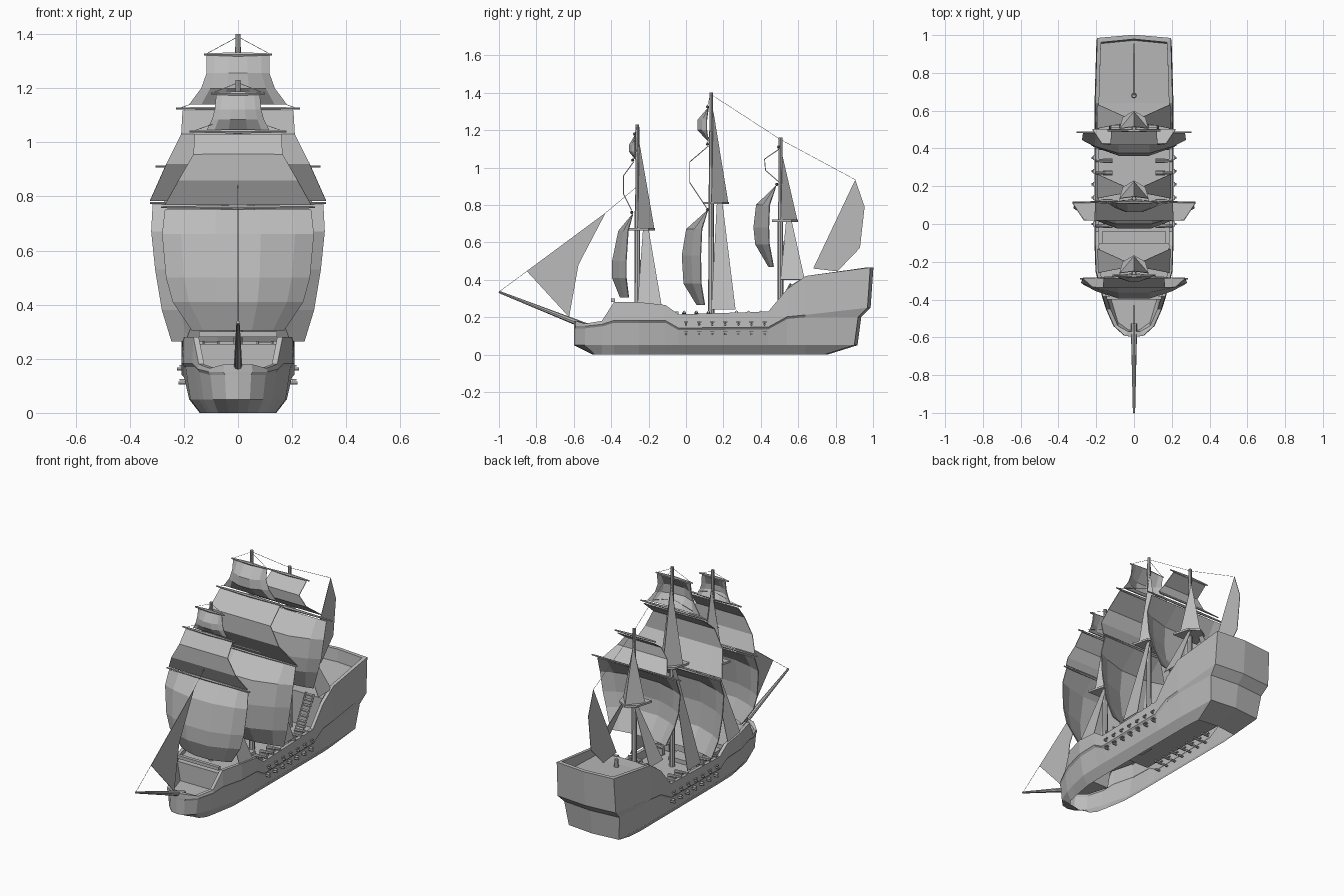
import bpy, bmesh, math
from mathutils import Vector

if "Cube" in bpy.data.objects:
    bpy.data.objects.remove(bpy.data.objects["Cube"])

grey = bpy.data.materials.new("plain grey")
grey.use_nodes = True
grey.diffuse_color = (0.5, 0.5, 0.5, 1)
grey.node_tree.nodes["Principled BSDF"].inputs["Base Color"].default_value = (0.5, 0.5, 0.5, 1)


def make(name, verts, faces, mirror=False, thick=0):
    mesh = bpy.data.meshes.new(name)
    mesh.from_pydata([tuple(v) for v in verts], [], faces)
    mesh.materials.append(grey)
    ob = bpy.data.objects.new(name, mesh)
    bpy.context.collection.objects.link(ob)
    bm = bmesh.new()
    bm.from_mesh(mesh)
    bmesh.ops.remove_doubles(bm, verts=bm.verts, dist=0.0001)
    bmesh.ops.recalc_face_normals(bm, faces=bm.faces)
    bm.to_mesh(mesh)
    bm.free()
    if mirror:
        ob.modifiers.new("mirror", 'MIRROR').use_clip = True
    if thick:
        mod = ob.modifiers.new("thickness", 'SOLIDIFY')
        mod.thickness, mod.offset = thick, 0
    return ob


def grid(name, rows, **kw):
    n = len(rows[0])
    faces = [(i * n + j, i * n + j + 1, (i + 1) * n + j + 1, (i + 1) * n + j)
             for i in range(len(rows) - 1) for j in range(n - 1)]
    return make(name, [p for r in rows for p in r], faces, **kw)


def spar(name, a, b, r1, r2, sides=8):
    a, b = Vector(a), Vector(b)
    turn = (b - a).to_track_quat('Z', 'Y')
    verts = []
    for c, r in ((a, r1), (b, r2)):
        for k in range(sides):
            t = math.tau * k / sides
            verts.append(c + turn @ Vector((r * math.cos(t), r * math.sin(t), 0)))
    faces = [(k, (k + 1) % sides, sides + (k + 1) % sides, sides + k) for k in range(sides)]
    faces += [tuple(range(sides)), tuple(range(sides, 2 * sides))]
    return make(name, verts, faces)


def box(name, c, s):
    v = [(c[0] + i * s[0] / 2, c[1] + j * s[1] / 2, c[2] + k * s[2] / 2)
         for i in (-1, 1) for j in (-1, 1) for k in (-1, 1)]
    return make(name, v, [(0, 1, 3, 2), (4, 6, 7, 5), (0, 4, 5, 1),
                          (2, 3, 7, 6), (0, 2, 6, 4), (1, 5, 7, 3)])


# Hull: stations bow to stern; each has rail (y, z), half width, wale z, deck (y, z)
stations = [
    (-.59, .18, .05, .14, -.56, .14), (-.54, .165, .105, .14, -.52, .14),
    (-.45, .18, .145, .15, -.385, .14), (-.385, .28, .165, .17, -.385, .255),
    (-.25, .28, .2, .17, -.25, .255), (-.11, .265, .205, .17, -.1, .255),
    (-.04, .215, .205, .13, -.1, .17), (.44, .23, .205, .135, .56, .17),
    (.54, .35, .205, .19, .56, .37), (.64, .42, .205, .2, .64, .37),
    (.985, .465, .195, .2, .955, .39)]
rows = []
for i, (y, z, w, wale, dy, dz) in enumerate(stations):
    last = i == len(stations) - 1
    yb = max(-.49 + .1 * (y + .59), y) if i < 3 else y
    ys = (.74, .9, .92, .97) if last else (yb, y, y, y)
    inner = max(w - .02, .03)
    r = [(w * .69, ys[0], 0), (w * .88, ys[1], .05), (w * .97, ys[2], wale),
         (w + .004, ys[3], wale + (.05 if last else .012)), (w, y, z),
         (inner, .962 if last else max(y, -.57), z), (inner, dy, dz), (0, dy, dz)]
    if i == 0:
        rows.append([(0, p[1] - (.01 if k < 5 else 0), p[2]) for k, p in enumerate(r)])
    rows.append(r)
    if last:
        rows.append([(0, p[1] + .017, p[2]) for p in r])
grid("hull", rows, mirror=True)

# Deck fittings
box("forecastle_bulkhead_trim", (0, -.39, .29), (.29, .02, .02))
box("waist_step", (0, -.07, .2), (.34, .06, .06))
box("main_hatch", (0, .04, .18), (.12, .09, .03))
spar("capstan", (0, .68, .37), (0, .68, .42), .014, .011)
for s in (-1, 1):
    for k in range(8):
        t = k / 7
        box("stair_tread", (s * .1, .46 + .1 * t, .18 + .19 * t), (.05, .018, .008))
    for dx in (-.027, .027):
        spar("stair_rail", (s * .1 + dx, .45, .18), (s * .1 + dx, .56, .38), .005, .005, 4)
    # Guns: two rows through the side and one row on deck
    for k in range(7):
        for x, z in ((.225, .162), (.22, .11)):
            y = 0 + .07 * k
            spar("side_gun", (s * .16, y, z), (s * x, y, z), .007, .006, 6)
            box("gun_port_lid", (s * .207, y, z + .012), (.018, .024, .005))
    for y in (-.01, .055, .12, .27, .335, .4):
        spar("deck_gun", (s * .115, y, .22), (s * .205, y, .228), .011, .007)
        box("gun_carriage", (s * .14, y, .195), (.05, .024, .04))

# Bowsprit
spar("bowsprit", (0, -.53, .15), (0, -1, .335), .017, .006)


def sail(name, y0, profile, bulge):
    # profile holds (z, half width, forward offset at the centre)
    rows = []
    for z, w, f in profile:
        rows.append([(u * w, y0 - f * (1 - bulge * abs(u) ** 2), z)
                     for u in (-1, -.75, -.3, .3, .75, 1)])
    grid(name, rows, thick=.005)


def yard(y, z, w):
    for s in (-1, 1):
        spar("yard", (0, y, z), (s * w, y, z), .009, .004, 6)


def mast(name, y, base, platform, top, foot):
    spar(name + "_lower", (0, y, base), (0, y, platform + .1), .017, .014)
    spar(name + "_upper", (0, y, platform), (0, y, top), .012, .01)
    # Top platform
    make(name + "_platform", [(-.09, y - .045, platform), (.09, y - .045, platform),
         (.06, y + .06, platform), (0, y + .095, platform), (-.06, y + .06, platform)],
         [(0, 1, 2, 3, 4)], thick=.012)
    # Upper shrouds meet in a ridge behind the mast
    apex = (0, y + .01, top - .1)
    make(name + "_upper_shrouds", [apex, (-.075, y, platform), (0, y + .09, platform),
         (.075, y, platform)], [(0, 1, 2), (0, 2, 3)], thick=.003)
    # Lower shrouds spread to the rails
    for s in (-1, 1):
        make(name + "_lower_shroud", [(s * .04, y + .03, platform), (s * .04, y + .06, platform),
             (s * .195, y + .13, foot), (s * .195, y, foot)], [(0, 1, 2, 3)], thick=.003)


mast("foremast", -.26, .2, .67, 1.23, .26)
mast("mainmast", .135, .16, .81, 1.4, .24)
mast("mizzenmast", .505, .16, .715, 1.16, .4)

# Square sails
sail("fore_course", -.285, [(.75, .27, 0), (.66, .28, .08), (.5, .265, .115),
                            (.41, .24, .115), (.305, .17, .07)], .7)
sail("fore_topsail", -.28, [(1.03, .16, 0), (.955, .165, .055), (.86, .22, .055),
                            (.77, .27, .01)], 0)
sail("fore_topgallant", -.27, [(1.175, .08, 0), (1.12, .085, .035), (1.085, .095, .035),
                               (1.045, .115, 0)], .9)
sail("main_course", .115, [(.77, .315, 0), (.67, .32, .12), (.53, .305, .145),
                           (.38, .28, .135), (.265, .245, .06)], .75)
sail("main_topsail", .12, [(1.115, .205, 0), (1.03, .21, .1), (.92, .265, .1),
                           (.785, .325, .01)], 0)
sail("main_topgallant", .12, [(1.32, .115, 0), (1.255, .115, .06), (1.2, .135, .06),
                              (1.14, .18, 0)], .85)
sail("mizzen_course", .48, [(.9, .27, 0), (.8, .275, .11), (.68, .26, .125),
                            (.59, .235, .115), (.47, .19, .04)], .7)
sail("mizzen_topsail", .5, [(1.1, .12, 0), (1.045, .125, .08), (.985, .17, .075),
                            (.92, .22, 0)], 0)
for y, z, w in ((-.29, .76, .285), (-.285, 1.04, .18), (-.275, 1.18, .1),
                (.115, .775, .325), (.115, 1.125, .23), (.115, 1.325, .125),
                (.485, .91, .305), (.495, 1.11, .14)):
    yard(y, z, w)

# Fore-and-aft sails
for name, pts in (("jib", [(-.43, .757), (-.85, .445), (-.625, .2), (-.575, .48)]),
                  ("spanker", [(.905, .935), (.955, .79), (.93, .57), (.81, .445), (.68, .46)])):
    make(name, [(0, y, z) for y, z in pts], [tuple(range(len(pts)))], thick=.003)

# Thin rigging lines
lines = [((0, .135, 1.39), (0, .505, 1.15)), ((0, .505, 1.15), (0, .905, .935)),
         ((0, -1, .335), (0, -.43, .757)), ((0, -.43, .757), (0, -.26, .9))]
for s in (-1, 1):
    lines += [((0, .13, 1.39), (s * .12, .115, 1.325)), ((0, -.26, 1.22), (s * .1, -.275, 1.18)),
              ((0, .13, 1.2), (s * .22, .115, 1.125)), ((0, -.26, 1.1), (s * .17, -.285, 1.04))]
for a, b in lines:
    spar("rigging_line", a, b, .0012, .0012, 3)
